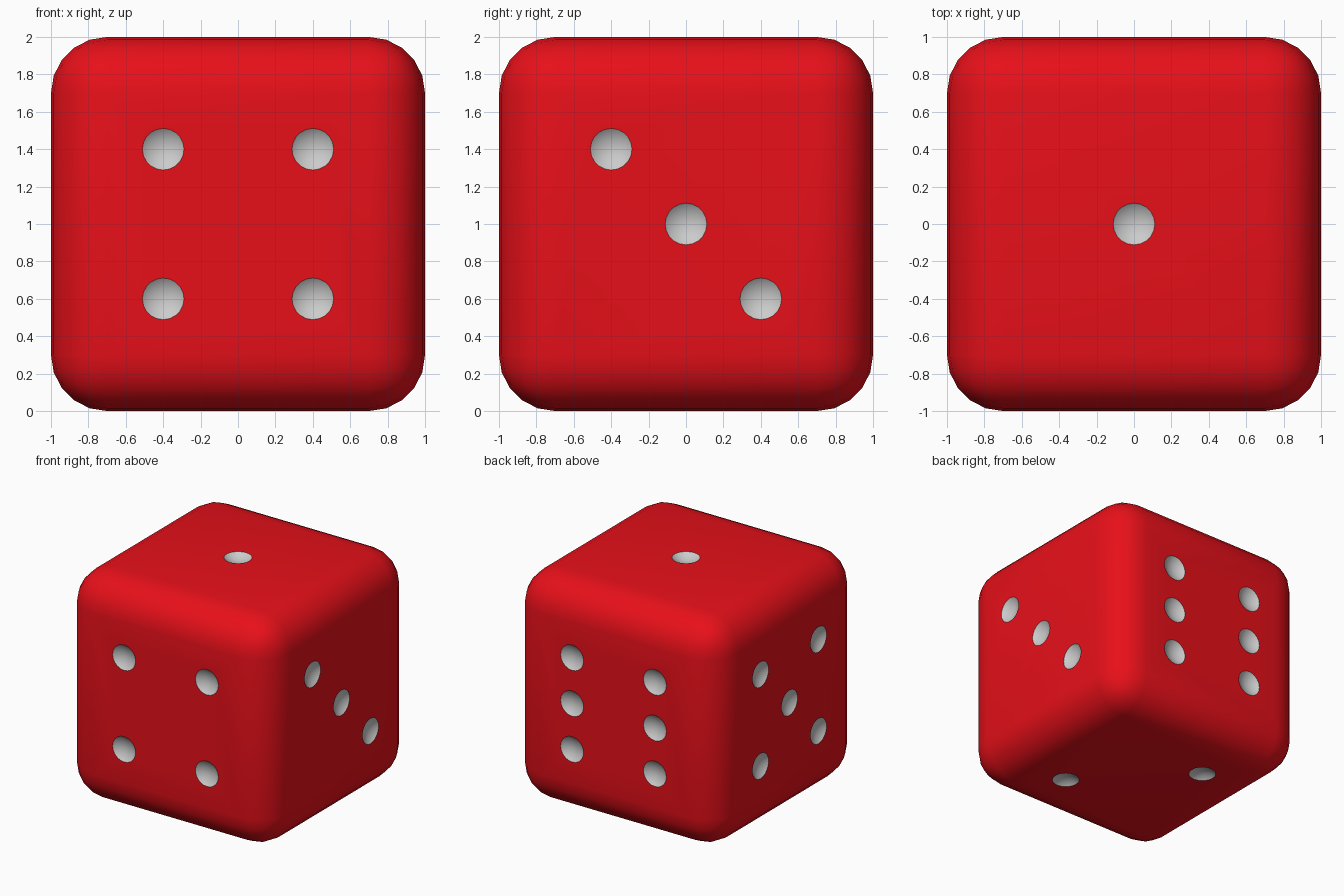
import bpy, bmesh
from math import radians, sin, cos
from mathutils import Vector, Matrix

if "Cube" in bpy.data.objects:
    bpy.data.objects.remove(bpy.data.objects["Cube"])

PIP_R, SPREAD = 0.112, 0.4
CAP = radians(40)                      # half angle of the shallow pip dish
BALL_R = PIP_R / sin(CAP)


def material(name, color):
    m = bpy.data.materials.new(name)
    m.diffuse_color = (*color, 1)
    m.use_nodes = True
    m.node_tree.nodes["Principled BSDF"].inputs["Base Color"].default_value = m.diffuse_color
    return m


def make_object(name, bm, mats):
    mesh = bpy.data.meshes.new(name)
    bm.to_mesh(mesh)
    bm.free()
    for m in mats:
        mesh.materials.append(m)
    ob = bpy.data.objects.new(name, mesh)
    bpy.context.collection.objects.link(ob)
    return ob


mats = [material("red_body", (0.8, 0.005, 0.01)), material("pip_grey", (0.8, 0.8, 0.8))]

# Rounded cube body
bm = bmesh.new()
bmesh.ops.create_cube(bm, size=2, matrix=Matrix.Translation((0, 0, 1)))
bmesh.ops.bevel(bm, geom=bm.edges[:], offset=0.3, offset_type='OFFSET',
                segments=5, profile=0.5, affect='EDGES', clamp_overlap=True)
die = make_object("die", bm, mats)

# Pip patterns, as (u, v) steps on each face
FOUR = [(u, v) for u in (-1, 1) for v in (-1, 1)]
X, Y, Z = Vector((1, 0, 0)), Vector((0, 1, 0)), Vector((0, 0, 1))
faces = [                              # normal, u axis, v axis, pips
    (Z, X, Y, [(0, 0)]),
    (-Z, X, Y, [(1, -1), (-1, 1)]),
    (X, Y, Z, [(-1, 1), (0, 0), (1, -1)]),
    (-Y, X, Z, FOUR),
    (-X, Y, Z, FOUR + [(0, 0)]),
    (Y, X, Z, FOUR + [(-1, 0), (1, 0)]),
]

# Balls that scoop out the pips
bm = bmesh.new()
for n, u, v, pips in faces:
    turn = n.to_track_quat('Z', 'Y').to_matrix().to_4x4()
    for a, b in pips:
        pos = Z + n * (1 + BALL_R * cos(CAP)) + (u * a + v * b) * SPREAD
        bmesh.ops.create_uvsphere(bm, u_segments=20, v_segments=20, radius=BALL_R,
                                  matrix=Matrix.Translation(pos) @ turn)
for f in bm.faces:
    f.material_index = 1
cutter = make_object("pip_cutter", bm, mats)
cutter.hide_render = True

# Cut the pips, then shade smooth with crisp rims
cut = die.modifiers.new("pips", 'BOOLEAN')
cut.operation, cut.solver, cut.object = 'DIFFERENCE', 'EXACT', cutter
bpy.context.view_layer.objects.active = die
die.select_set(True)
bpy.ops.object.modifier_apply(modifier=cut.name)
bpy.data.objects.remove(cutter)
bpy.ops.object.shade_smooth_by_angle(angle=radians(25))
